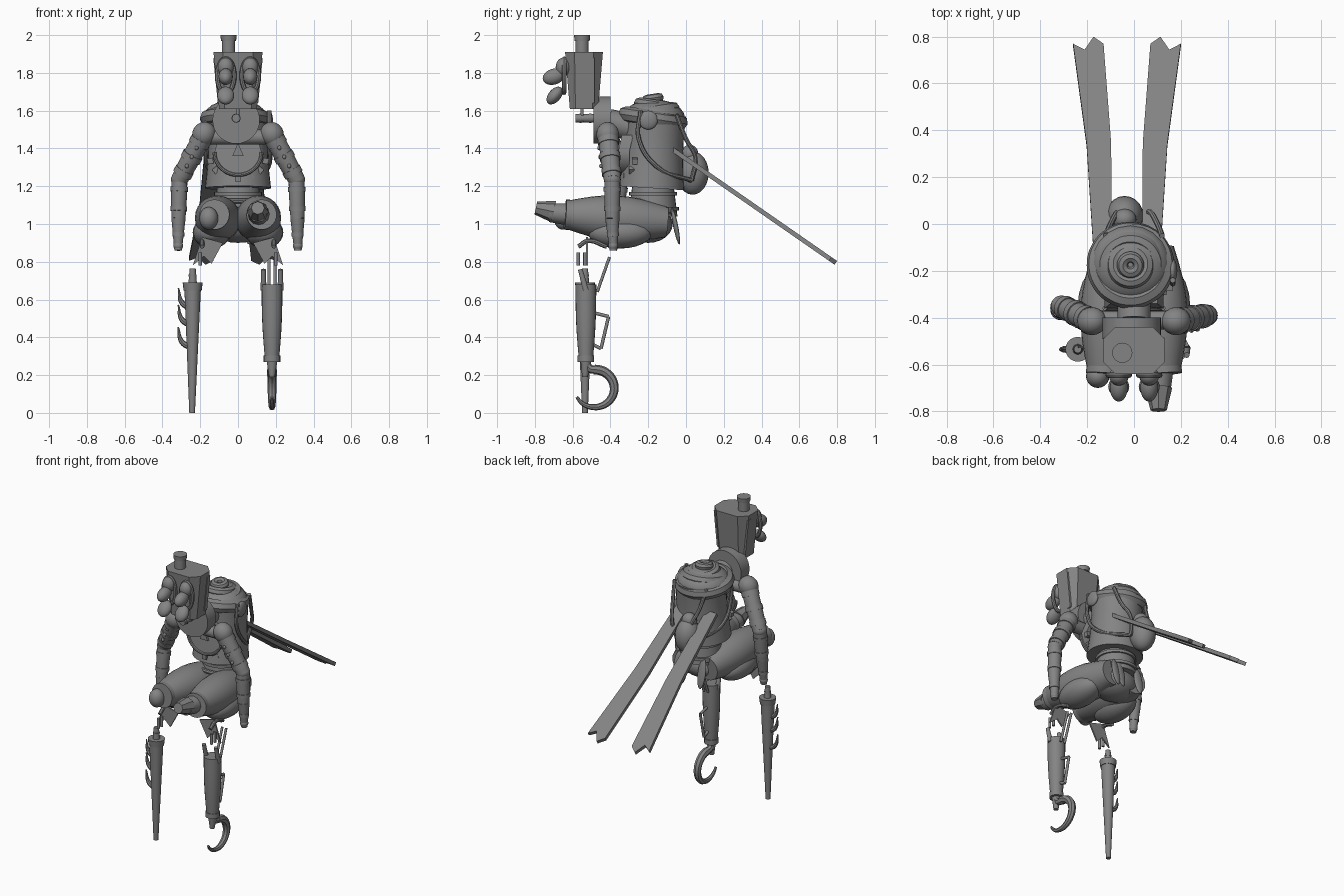
import bpy, bmesh, math
from math import sin, cos, pi, tau
from mathutils import Vector, Matrix

cube = bpy.data.objects.get("Cube")
if cube:
    bpy.data.objects.remove(cube, do_unlink=True)

grey = bpy.data.materials.new("plain grey")
grey.use_nodes = True
grey.diffuse_color = (.23, .23, .23, 1)
grey.node_tree.nodes["Principled BSDF"].inputs["Base Color"].default_value = grey.diffuse_color
parts = []


def add_part(name, mesh):
    mesh.materials.clear()
    mesh.materials.append(grey)
    part = bpy.data.objects.new(name, mesh)
    bpy.context.collection.objects.link(part)
    parts.append(part)
    return part


def finish(name, bm):
    bmesh.ops.recalc_face_normals(bm, faces=bm.faces[:])
    mesh = bpy.data.meshes.new(name)
    bm.to_mesh(mesh)
    bm.free()
    return add_part(name, mesh)


def loft(name, rings):
    """Skin closed rings of points and cap both ends."""
    bm = bmesh.new()
    rows = [[bm.verts.new(point) for point in ring] for ring in rings]
    for low, high in zip(rows, rows[1:]):
        for i in range(len(low)):
            bm.faces.new((low[i - 1], low[i], high[i], high[i - 1]))
    bm.faces.new(rows[0])
    bm.faces.new(rows[-1])
    return finish(name, bm)


def limb(name, start, end, first, last, bulge=0, cuffs=0, sides=20):
    """Round tapered shape between two points, swelling midway, with evenly spaced cuffs."""
    start, end = Vector(start), Vector(end)
    turn = (end - start).to_track_quat('Z', 'Y')

    def radius(t):
        return first + (last - first) * t + bulge * sin(pi * t)

    def ring(t, r):
        return [start.lerp(end, t) + turn @ Vector((r * cos(tau * i / sides), r * sin(tau * i / sides), 0))
                for i in range(sides)]

    steps = 8 if bulge else 1
    loft(name, [ring(k / steps, radius(k / steps)) for k in range(steps + 1)])
    for k in range(cuffs):
        middle = (k + .5) / cuffs
        loft(name + " cuff", [ring(t, radius(middle) * 1.1) for t in (middle - .06, middle + .06)])


def ball(name, centre, size, turn=(0, 0, 0)):
    bm = bmesh.new()
    bmesh.ops.create_uvsphere(bm, u_segments=20, v_segments=12, radius=1)
    part = finish(name, bm)
    part.location, part.scale, part.rotation_euler = centre, size, turn


def box(name, centre, size, turn=(0, 0, 0)):
    bm = bmesh.new()
    bmesh.ops.create_cube(bm, size=1)
    part = finish(name, bm)
    part.location, part.scale, part.rotation_euler = centre, size, turn


def slab(name, points, depth):
    points = [Vector(point) for point in points]
    loft(name, [points, [point + Vector(depth) for point in points]])


def tube(name, points, thickness, taper=1, closed=False):
    """Smooth round path turned into a mesh; taper is the width left at the end."""
    curve = bpy.data.curves.new(name, 'CURVE')
    curve.dimensions, curve.bevel_depth, curve.bevel_resolution = '3D', thickness, 2
    curve.use_fill_caps = True
    spline = curve.splines.new('BEZIER')
    spline.resolution_u, spline.use_cyclic_u = 6, closed
    spline.bezier_points.add(len(points) - 1)
    for i, (knot, point) in enumerate(zip(spline.bezier_points, points)):
        knot.co, knot.handle_left_type, knot.handle_right_type = point, 'AUTO', 'AUTO'
        knot.radius = 1 - (1 - taper) * (i / (len(points) - 1)) ** 2
    path = bpy.data.objects.new(name + " path", curve)
    bpy.context.collection.objects.link(path)
    graph = bpy.context.evaluated_depsgraph_get()
    mesh = bpy.data.meshes.new_from_object(path.evaluated_get(graph))
    bpy.data.objects.remove(path, do_unlink=True)
    add_part(name, mesh)


def hoop(name, centre, width, depth, thickness, tilt=0):
    lean = Matrix.Rotation(tilt, 3, 'X')
    angles = [tau * k / 12 for k in range(12)]
    tube(name, [Vector(centre) + lean @ Vector((width * cos(a), depth * sin(a), 0)) for a in angles],
         thickness, closed=True)


# Tapered head with chamfered corners, and its chimney
def octagon(height, x, y, c):
    corners = ((-x, c - y), (c - x, -y), (x - c, -y), (x, c - y), (x, y - c), (x - c, y), (c - x, y), (-x, y - c))
    return [Vector((a, b - .54, height)) for a, b in corners]


loft("head", [octagon(1.61, .1, .075, .03), octagon(1.91, .13, .1, .05)])
chimney_base, chimney_top = Vector((-.05, -.55, 1.9)), Vector((-.05, -.55, 2))
limb("chimney", chimney_base, chimney_top, .035, .035)
limb("chimney lip", chimney_base.lerp(chimney_top, .7), chimney_top, .04, .043)

# Collar drum, nozzle and neck
limb("neck pin", (0, -.55, 1.54), (0, -.55, 1.62), .008, .008)
limb("collar drum", (-.01, -.4, 1.55), (-.01, -.49, 1.55), .125, .125, sides=32)
limb("nozzle", (-.01, -.48, 1.56), (-.01, -.585, 1.56), .022, .022, cuffs=2)
limb("neck stem", (0, -.24, 1.5), (0, -.41, 1.54), .07, .07)
limb("shoulder yoke", (-.17, -.41, 1.46), (.17, -.41, 1.46), .04, .04)

# Torso and waist
limb("torso", (0, -.185, 1.19), (0, -.16, 1.58), .175, .16, bulge=-.01, sides=32)
limb("waist", (0, -.175, 1.04), (0, -.175, 1.2), .13, .11, cuffs=2, sides=28)
hoop("belt", (0, -.19, 1.09), .14, .13, .014, tilt=-.25)
ball("pelvis", (0, -.2, 1), (.16, .13, .1))
for x in (-.08, .06, .1):
    ball("hip leaf", (x, -.055, .99), (.03, .013, .1), (.2, 0, x))

# Rounded bib with notched hem
bib = [Vector((.125 * cos(pi * k / 12), -.36, 1.38 - .12 * sin(pi * k / 12))) for k in range(13)]
slab("chest bib", [(.1, -.34, 1.47)] + bib + [(-.1, -.34, 1.47)], (0, .06, 0))
tube("bib rim", bib, .01)
slab("bib wedge", [(0, -.37, 1.43), (-.03, -.37, 1.36), (.03, -.37, 1.36)], (0, .03, 0))
for k in range(7):
    a = pi * (k + .5) / 7
    box("hem tab", (.15 * cos(a), -.35 + .08 * abs(cos(a)), 1.36 - .12 * sin(a)), (.03, .03, .03), (0, a, 0))

# Wrapped scarf, each fold smaller and higher over a soft dome
ball("scarf dome", (-.015, -.17, 1.56), (.17, .165, .1))
for k in range(4):
    radius = .145 - .037 * k
    hoop("scarf fold", (-.015, -.175, 1.56 + .035 * k), radius, radius, .042 - .006 * k, tilt=.15 * (-1) ** (k + 1))

# Back pouch
ball("back pouch", (-.04, .035, 1.27), (.08, .085, .115))
ball("pouch flap", (-.04, .02, 1.37), (.05, .045, .05))

for s in (-1, 1):
    def side(x, y, z):
        return Vector((s * x, y, z))

    # Bulging goggles with lids and lower petals
    box("head side strip", side(.113, -.5, 1.76), (.012, .03, .24), (0, s * .1, 0))
    hoop("goggle rim", side(.065, -.645, 1.785), .045, .09, .012, tilt=pi / 2)
    ball("upper eyelid", side(.065, -.65, 1.83), (.042, .04, .05))
    ball("eyeball", side(.065, -.7, 1.78), (.038, .06, .042), (.3, 0, 0))
    ball("lower petal", side(.065, -.695, 1.68), (.045, .033, .055), (-.7, 0, 0))

    # Scarf tail with a forked end
    def tail(t, across):
        x = .075 + .06 * t * t + across * (.04 + .025 * t)
        return side(x, .85 * t - .08, 1.415 - .59 * t) + Vector((.03 * (s - 1), 0, 0))

    inner = [tail(t, -1) for t in (0, .5, 1)]
    outer = [tail(t, 1) for t in (1, .5, 0)]
    slab("scarf tail", inner + [tail(1.035, -.4), tail(.97, .3)] + outer, (0, -.013, -.02))

    # Straps
    pouch_end = side(.05, .03, 1.23)
    tube("side strap", [side(.165, -.24, 1.6), side(.165, -.25, 1.45), side(.16, -.15, 1.3), pouch_end], .012)
    tube("back strap", [side(.12, -.05, 1.58), side(.1, 0, 1.45), side(.07, .05, 1.35), pouch_end], .012)
    ball("strap buckle", side(.165, -.2, 1.55), (.02, .05, .05))

    # Arm, the right one held further back
    shoulder, elbow = side(.18, -.415, 1.475), side(.31, -.37 - .02 * s, 1.235)
    wrist, fingertip = side(.315, -.38 - .01 * s, 1.03), side(.317, -.385, .86)
    ball("shoulder", shoulder, (.062, .06, .066), (0, s * -.5, 0))
    limb("upper arm", shoulder, elbow, .05, .045, bulge=.003, cuffs=3)
    ball("elbow", elbow, (.045, .045, .04))
    limb("forearm", elbow, wrist, .042, .037, bulge=.002, cuffs=2)
    limb("hand", wrist, fingertip, .038, .02, cuffs=1)
    ball("knuckle", fingertip.lerp(wrist, .15), (.026, .026, .026))
    for k in range(3):
        rivet = shoulder.lerp(elbow, .3 + .2 * k)
        ball("arm rivet", rivet + Vector((0, -.052, 0)), (.01, .01, .012))

    # Seated thigh, its armour and ragged flap
    hip, knee = side(.09, -.1, 1.01), side(.125, -.64, 1.05)
    limb("thigh", hip, knee, .08, .072, bulge=.045, sides=24)
    limb("thigh cuff", knee.lerp(hip, .12), knee, .08, .08, sides=24)
    ball("thigh underside", side(.14, -.35, .955), (.1, .17, .085))
    flap = [side(x, -.53, z) for x, z in ((.08, .9), (.19, .93), (.24, .78), (.18, .83), (.14, .79))]
    slab("ragged flap", flap, (0, .01, 0))
    for y in (-.57, -.535):
        limb("loose pin", side(.2, y, .78), side(.2, y, .85), .009, .009)
    tube("knee linkage", [side(.19, -.57, .88), side(.19, -.52, .91), side(.18, -.42, .88)], .012)

# Knees
ball("round knee", (-.155, -.65, 1.03), (.05, .05, .06))
limb("long knee", (.11, -.61, 1.05), (.105, -.72, 1.06), .06, .05, sides=12)
limb("knee point", (.105, -.7, 1.065), (.105, -.795, 1.085), .058, .035, sides=8)

# Tapered peg leg with thorns
peg_top, peg_tip = Vector((-.24, -.535, .69)), Vector((-.243, -.535, 0))
limb("peg leg", peg_top, peg_tip, .045, .015)
limb("peg rim", peg_top, peg_top.lerp(peg_tip, .06), .053, .048)
limb("peg stud", peg_top, peg_top + Vector((0, 0, .075)), .022, .016, cuffs=1)
for t in (.2, .33, .5):
    root = peg_top.lerp(peg_tip, t)
    tube("thorn", [root, root + Vector((-.055, 0, .03)), root + Vector((-.075, 0, .11))], .018, taper=.2)

# Mechanical shin with prongs, pistons and handle
shin_top, ankle = Vector((.18, -.53, .68)), Vector((.18, -.53, .27))
limb("shin", shin_top, ankle, .055, .036, bulge=.006)
limb("ankle ring", ankle.lerp(shin_top, .08), ankle, .044, .044)
limb("shin tip", ankle, (.18, -.535, .19), .028, .015)
for offset in (-.045, .045):
    limb("shin prong", shin_top + Vector((offset, 0, -.03)), shin_top + Vector((offset, -.03, .08)), .016, .012)
    limb("piston rod", (.18 + offset / 3, -.47, .64), (.18 + offset / 3, -.405, .825), .008, .008)
handle = [(.18, -.49, .53), (.18, -.41, .51), (.18, -.45, .34), (.18, -.49, .36)]
for start, end in zip(handle, handle[1:]):
    limb("shin handle", start, end, .009, .009)

# Foot hook, an arc that thins to a point
arc = [pi / 2 - 1.35 * pi * k / 12 for k in range(13)]
tube("foot hook", [(.18, -.485 + .105 * cos(a), .13 + .1 * sin(a)) for a in arc], .026, taper=.3)
tube("hook stem", [ankle, (.18, -.51, .235), (.18, -.46, .23)], .022)

# Smooth shading with sharp edges kept
bpy.ops.object.select_all(action='DESELECT')
for part in parts:
    part.select_set(True)
bpy.context.view_layer.objects.active = parts[0]
bpy.ops.object.shade_smooth_by_angle(angle=math.radians(35))
